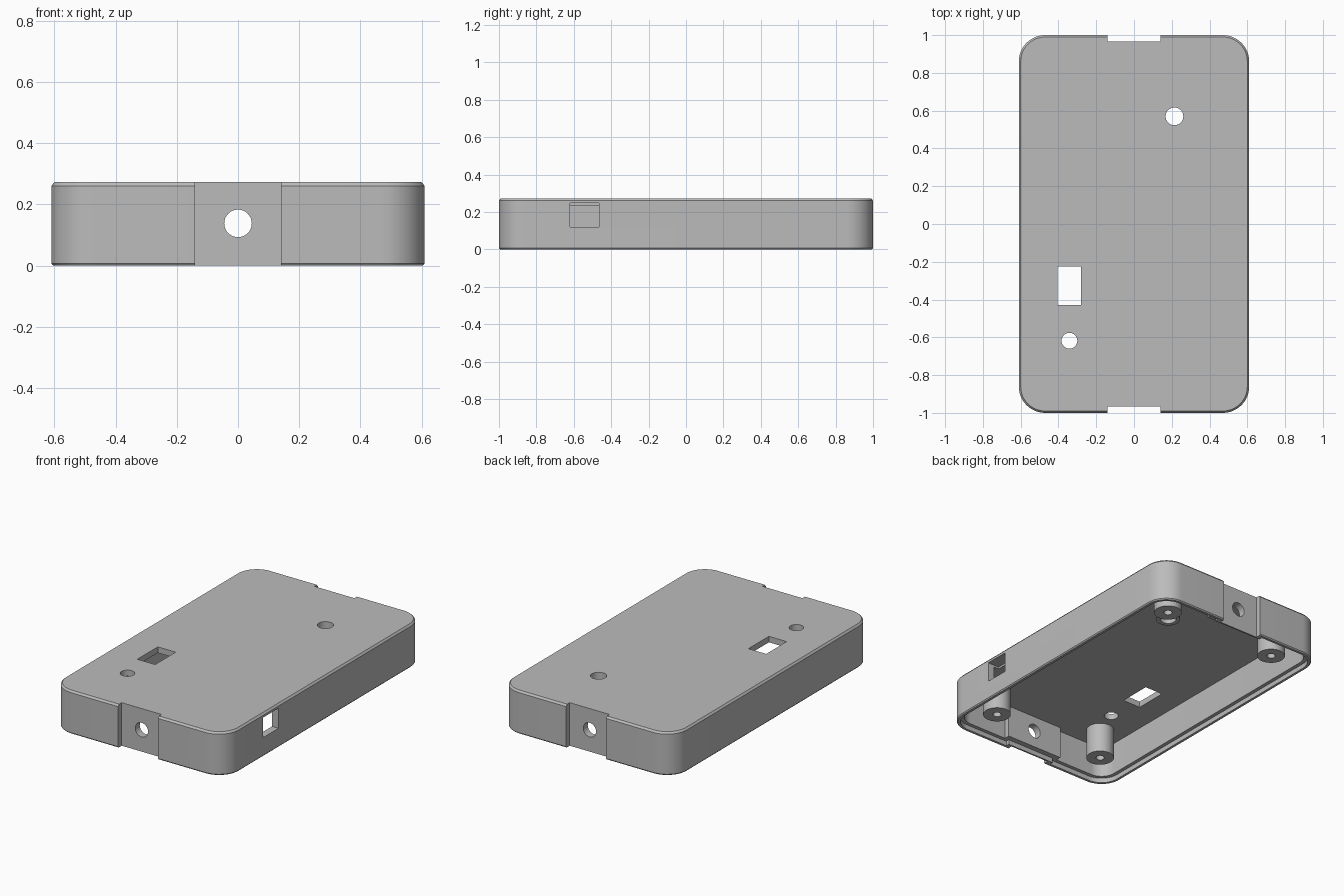
import bpy, bmesh
from math import sin, cos, pi, radians
from mathutils import Matrix

cube = bpy.data.objects.get("Cube")
if cube:
    bpy.data.objects.remove(cube)

grey = bpy.data.materials.new("light grey plastic")
grey.use_nodes = True
grey.diffuse_color = (0.5, 0.5, 0.5, 1)
grey.node_tree.nodes["Principled BSDF"].inputs["Base Color"].default_value = (0.5, 0.5, 0.5, 1)

W, L, H, R = 0.61, 1.0, 0.273, 0.14   # half width, half length, height, corner radius
CEIL = 0.235                          # underside of the top plate


def finish(name, bm):
    bmesh.ops.recalc_face_normals(bm, faces=bm.faces)
    me = bpy.data.meshes.new(name)
    bm.to_mesh(me)
    bm.free()
    me.materials.append(grey)
    ob = bpy.data.objects.new(name, me)
    bpy.context.collection.objects.link(ob)
    return ob


def slab_ring(inset, z):
    """Rounded rectangle, inset from the outer wall."""
    r = R - inset
    pts = []
    for k, (sx, sy) in enumerate([(1, 1), (-1, 1), (-1, -1), (1, -1)]):
        for i in range(13):
            a = (k + i / 12) * pi / 2
            pts.append((sx * (W - R) + r * cos(a), sy * (L - R) + r * sin(a), z))
    return pts


def circle(x, y, r, z, n=32):
    return [(x + r * cos(2 * pi * i / n), y + r * sin(2 * pi * i / n), z) for i in range(n)]


def loft(name, rings, closed=False):
    bm = bmesh.new()
    loops = [[bm.verts.new(p) for p in ring] for ring in rings]
    n = len(loops[0])
    pairs = list(zip(loops, loops[1:]))
    if closed:
        pairs.append((loops[-1], loops[0]))
    else:
        bm.faces.new(loops[0])
        bm.faces.new(loops[-1])
    for a, b in pairs:
        for i in range(n):
            j = (i + 1) % n
            bm.faces.new((a[i], a[j], b[j], b[i]))
    return finish(name, bm)


def box(name, x0, x1, y0, y1, z0, z1):
    bm = bmesh.new()
    bmesh.ops.create_cube(bm, size=1)
    bmesh.ops.scale(bm, vec=(x1 - x0, y1 - y0, z1 - z0), verts=bm.verts)
    bmesh.ops.translate(bm, vec=((x0 + x1) / 2, (y0 + y1) / 2, (z0 + z1) / 2), verts=bm.verts)
    return finish(name, bm)


def boolean(target, tool, op='DIFFERENCE'):
    """Apply a boolean and discard the tool."""
    mod = target.modifiers.new("cut", 'BOOLEAN')
    mod.operation, mod.solver, mod.object = op, 'EXACT', tool
    bpy.context.view_layer.objects.active = target
    bpy.ops.object.modifier_apply(modifier=mod.name)
    bpy.data.objects.remove(tool)


def smooth(ob):
    bpy.ops.object.select_all(action='DESELECT')
    ob.select_set(True)
    bpy.context.view_layer.objects.active = ob
    bpy.ops.object.shade_smooth_by_angle(angle=radians(25))


# Outer shell with chamfered top and bottom edges
shell = loft("case_shell", [slab_ring(0.006, 0), slab_ring(0, 0.007),
                            slab_ring(0, H - 0.012), slab_ring(0.01, H)])

# Hollow interior, open at the bottom
boolean(shell, loft("cavity", [slab_ring(0.045, -0.1), slab_ring(0.045, CEIL)]))

# Thickened inner wall behind each end notch
for s in (-1, 1):
    y0, y1 = sorted((s * 0.92, s * 0.975))
    boolean(shell, box("end_pad", -0.2, 0.2, y0, y1, 0.03, CEIL + 0.01), 'UNION')

# Stepped lip around the bottom opening, interrupted at the notches
lip = loft("lip_cut", [slab_ring(0.022, -0.1), slab_ring(0.022, 0.03)])
for s in (-1, 1):
    y0, y1 = sorted((s * 0.945, s * 1.1))
    boolean(lip, box("lip_gap", -0.17, 0.17, y0, y1, -0.2, 0.1))
boolean(shell, lip)

# End notches and round cable holes
for s in (-1, 1):
    y0, y1 = sorted((s * 0.965, s * 1.1))
    boolean(shell, box("notch", -0.14, 0.14, y0, y1, -0.1, 0.4))
    hole = loft("cable_hole", [circle(0, 0, 0.045, -0.15), circle(0, 0, 0.045, 0.15)])
    hole.data.transform(Matrix.Translation((0, s * 0.95, 0.138)) @ Matrix.Rotation(pi / 2, 4, 'X'))
    boolean(shell, hole)

# Side port and the openings in the top plate
boolean(shell, box("side_port", 0.53, 0.7, -0.62, -0.465, 0.12, 0.247))
boolean(shell, box("switch_window", -0.405, -0.28, -0.43, -0.225, 0.2, 0.4))
for x, y, r in [(-0.342, -0.618, 0.042), (0.214, 0.57, 0.047)]:
    boolean(shell, loft("top_hole", [circle(x, y, r, 0.2), circle(x, y, r, 0.4)]))
smooth(shell)

# Guide tube under the larger top hole
smooth(loft("guide_tube", [circle(0.214, 0.57, r, z) for r, z in
                           [(0.047, CEIL + 0.003), (0.072, CEIL + 0.003),
                            (0.072, 0.165), (0.047, 0.165)]], closed=True))

# Four screw posts with blind holes
for sx, end_x in ((-1, "right"), (1, "left")):
    for sy, end_y in ((-1, "front"), (1, "back")):
        smooth(loft(f"screw_post_{end_y}_{end_x}",
                    [circle(sx * 0.4, sy * 0.79, r, z) for r, z in
                     [(0.082, CEIL + 0.005), (0.082, 0.045), (0.025, 0.045), (0.025, 0.2)]]))
